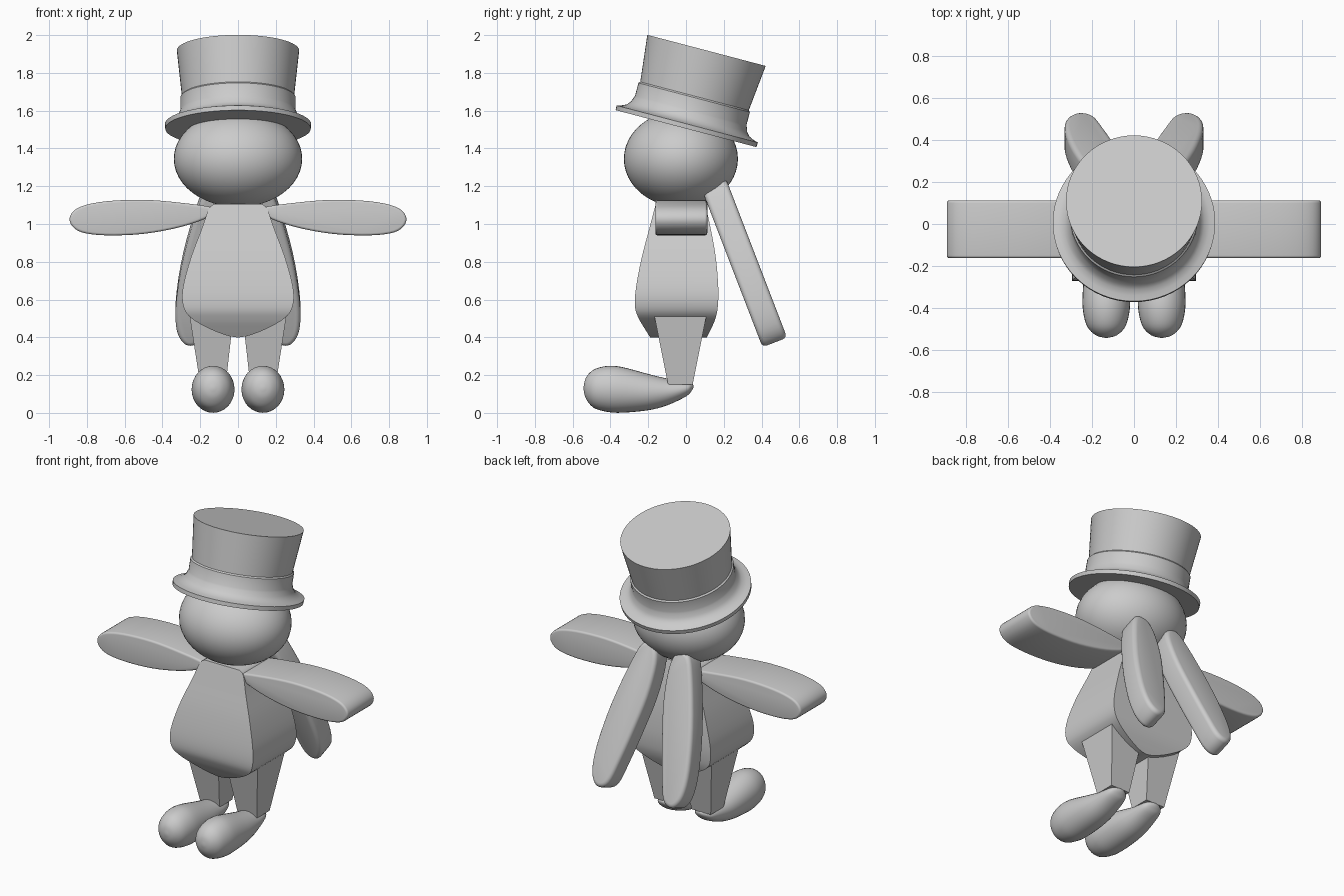
import bpy, bmesh, math
from mathutils import Matrix, Vector

cube = bpy.data.objects.get("Cube")
if cube:
    bpy.data.objects.remove(cube, do_unlink=True)

grey = bpy.data.materials.new("plain_grey")
grey.use_nodes = True
GREY = (0.6, 0.6, 0.6, 1)
grey.diffuse_color = GREY
grey.node_tree.nodes["Principled BSDF"].inputs["Base Color"].default_value = GREY


def smooth(points, closed=False, steps=4):
    """Catmull-Rom curve through points of any dimension."""
    n, out = len(points), []
    pick = (lambda i: points[i % n]) if closed else (lambda i: points[max(0, min(n - 1, i))])
    for i in range(n if closed else n - 1):
        for k in range(steps):
            t = k / steps
            out.append([0.5 * (2 * b + (c - a) * t + (2 * a - 5 * b + 4 * c - d) * t * t
                               + (3 * b - a - 3 * c + d) * t ** 3)
                        for a, b, c, d in zip(*(pick(i + j) for j in (-1, 0, 1, 2)))])
    return out if closed else out + [list(points[-1])]


def finish(name, bm, angle=40, mirror=False, bevel=0):
    bmesh.ops.recalc_face_normals(bm, faces=bm.faces)
    if bevel:
        edges = [e for e in bm.edges if e.calc_face_angle(0) > math.radians(60)]
        bmesh.ops.bevel(bm, geom=edges, offset=bevel, segments=4, profile=0.5,
                        affect='EDGES', clamp_overlap=True)
    mesh = bpy.data.meshes.new(name)
    bm.to_mesh(mesh)
    bm.free()
    mesh.materials.append(grey)
    ob = bpy.data.objects.new(name, mesh)
    bpy.context.collection.objects.link(ob)
    bpy.ops.object.select_all(action='DESELECT')
    ob.select_set(True)
    bpy.context.view_layer.objects.active = ob
    bpy.ops.object.shade_smooth_by_angle(angle=math.radians(angle))
    if mirror:
        ob.modifiers.new("mirror", 'MIRROR').use_mirror_merge = False
    return ob


def loft(name, rings, **kw):
    """Skin a list of equal-length rings and cap both ends."""
    bm = bmesh.new()
    vs = [[bm.verts.new(p) for p in ring] for ring in rings]
    n = len(vs[0])
    for a, b in zip(vs, vs[1:]):
        for i in range(n):
            bm.faces.new((a[i], a[(i + 1) % n], b[(i + 1) % n], b[i]))
    bm.faces.new(vs[0])
    bm.faces.new(vs[-1])
    return finish(name, bm, **kw)


def slab(name, outline, origin, u, v, depth, bevel):
    """Extrude an outline in the u/v plane by depth, with rounded rims."""
    origin, u, v = Vector(origin), Vector(u), Vector(v)
    n = u.cross(v).normalized() * depth / 2
    rings = [[origin + u * a + v * b + n * s for a, b in outline] for s in (-1, 1)]
    return loft(name, rings, mirror=True, bevel=bevel)


def lathe(radius, height, count=64):
    return [(radius * math.cos(2 * math.pi * i / count),
             radius * math.sin(2 * math.pi * i / count), height) for i in range(count)]


# Tilted top hat with flared brim and raised band
hat = loft("top_hat", [lathe(r, h) for r, h in [
    (0.385, 0), (0.387, 0.025), (0.36, 0.033), (0.335, 0.045), (0.318, 0.065),
    (0.309, 0.09), (0.305, 0.1), (0.305, 0.17), (0.297, 0.178), (0.324, 0.428)]], angle=30)
hat.location = (0, 0, 1.505)
hat.rotation_euler.x = math.radians(-14.7)

# Head
bm = bmesh.new()
bmesh.ops.create_uvsphere(bm, u_segments=48, v_segments=24, radius=1,
                          matrix=Matrix.Translation((0, -0.027, 1.345))
                          @ Matrix.Diagonal((0.34, 0.302, 0.255, 1)))
finish("head", bm)

# Body: height, half width, front, back
rows = smooth([(1.105, 0.125, -0.16, 0.1), (1.08, 0.155, -0.167, 0.107),
               (0.98, 0.19, -0.193, 0.13), (0.82, 0.25, -0.235, 0.158),
               (0.66, 0.292, -0.265, 0.171), (0.56, 0.288, -0.27, 0.168),
               (0.5, 0.245, -0.25, 0.156), (0.445, 0.15, -0.218, 0.133),
               (0.41, 0.06, -0.196, 0.115), (0.4, 0.008, -0.19, 0.11)])
loft("body", [[(-w, f, z), (w, f, z), (w, b, z), (-w, b, z)] for z, w, f, b in rows])

# Arms
arm = smooth([(0.13, 1.085), (0.3, 1.112), (0.5, 1.128), (0.7, 1.12), (0.83, 1.093),
              (0.885, 1.05), (0.885, 1.0), (0.83, 0.957), (0.7, 0.94), (0.5, 0.948),
              (0.3, 0.985), (0.15, 1.04)], closed=True)
slab("arms", arm, (0, -0.025, 0), (1, 0, 0), (0, 0, 1), 0.275, 0.02)

# Hanging ears, splayed outward
ear = smooth([(0.08, 0), (0.16, 0), (0.215, 0.12), (0.29, 0.4), (0.328, 0.65), (0.325, 0.8),
              (0.29, 0.875), (0.24, 0.89), (0.19, 0.85), (0.15, 0.72), (0.1, 0.52),
              (0.055, 0.3), (0.045, 0.1)], closed=True)
slab("ears", ear, (0, 0.15, 1.205), (1, 0, 0), (0, 0.359, -0.933), 0.14, 0.025)

# Legs
legs = [(0.55, 0.02, 0.262, -0.175, 0.115), (0.15, 0.065, 0.2, -0.095, 0.035)]
loft("legs", [[(l, f, z), (r, f, z), (r, b, z), (l, b, z)] for z, l, r, f, b in legs],
     mirror=True)

# Shoes: position, centre height, half height, half width
shoe = smooth([(-0.542, 0.13, 0.008, 0.008), (-0.53, 0.131, 0.055, 0.05),
               (-0.49, 0.128, 0.1, 0.09), (-0.42, 0.127, 0.121, 0.11),
               (-0.34, 0.122, 0.121, 0.113), (-0.2, 0.11, 0.096, 0.102),
               (-0.1, 0.111, 0.071, 0.086), (0, 0.127, 0.04, 0.066),
               (0.03, 0.137, 0.02, 0.04), (0.04, 0.14, 0.005, 0.01)])
loft("shoes", [[(0.132 + x * w, y, z + s * h) for x, s, _ in lathe(1, 0, 32)]
               for y, z, h, w in shoe], mirror=True)
